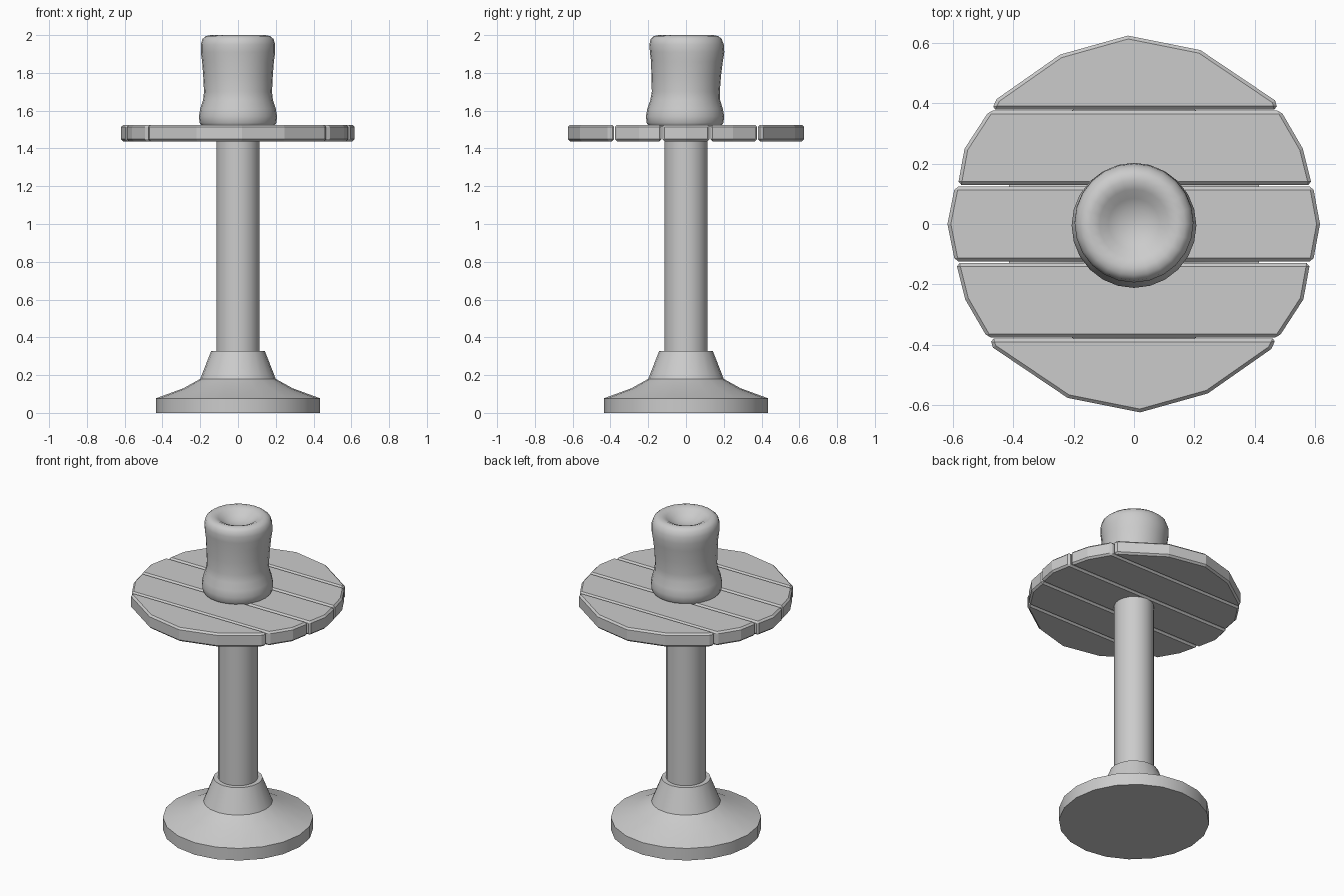
import bpy, bmesh
from math import cos, sin, pi

if "Cube" in bpy.data.objects:
    bpy.data.objects.remove(bpy.data.objects["Cube"])


def finish(bm, name, smooth=None):
    bmesh.ops.recalc_face_normals(bm, faces=bm.faces)
    me = bpy.data.meshes.new(name)
    bm.to_mesh(me)
    bm.free()
    ob = bpy.data.objects.new(name, me)
    bpy.context.collection.objects.link(ob)
    if smooth:
        bpy.ops.object.select_all(action='DESELECT')
        ob.select_set(True)
        bpy.context.view_layer.objects.active = ob
        bpy.ops.object.shade_smooth_by_angle(angle=smooth)
    return ob


def lathe(name, profile, sides, smooth):
    """profile rows: radius, z, optional y offset of the ring centre; ends are capped"""
    bm = bmesh.new()
    rings = []
    for r, z, *cy in profile:
        dy = cy[0] if cy else 0
        rings.append([bm.verts.new((r * cos(2 * pi * i / sides), dy + r * sin(2 * pi * i / sides), z))
                      for i in range(sides)])
    for a, b in zip(rings, rings[1:]):
        for i in range(sides):
            j = (i + 1) % sides
            bm.faces.new((a[i], a[j], b[j], b[i]))
    bm.faces.new(rings[0][::-1])
    bm.faces.new(rings[-1])
    return finish(bm, name, smooth)


def plank(name, outline, turn=1):
    """Extruded outline with chamfered edges; turn=-1 rotates it half a turn"""
    bm = bmesh.new()
    face = bm.faces.new([bm.verts.new((turn * x, turn * y, 1.438)) for x, y in outline])
    ext = bmesh.ops.extrude_face_region(bm, geom=[face], use_keep_orig=True)
    for v in ext['geom']:
        if isinstance(v, bmesh.types.BMVert):
            v.co.z = 1.525
    bmesh.ops.recalc_face_normals(bm, faces=bm.faces)
    ob = finish(bm, name)
    bev = ob.modifiers.new("chamfer", 'BEVEL')
    bev.width = 0.011
    bev.segments = 1
    bev.limit_method = 'ANGLE'
    bev.angle_limit = 0.8
    return ob


# Flared foot and post
lathe("base", [(0.435, 0), (0.435, 0.077), (0.29, 0.13), (0.2, 0.18), (0.142, 0.328)], 20, 0.5)
lathe("post", [(0.115, 0.3), (0.115, 1.45)], 20, 0.6)

# Planked round top
outer = [(-0.472, 0.38), (0.477, 0.38), (0.468, 0.41), (0.22, 0.577),
         (-0.02, 0.625), (-0.245, 0.562), (-0.455, 0.415)]
inner = [(-0.584, 0.13), (0.59, 0.13), (0.56, 0.25), (0.487, 0.376),
         (-0.48, 0.376), (-0.562, 0.25)]
middle = [(-0.594, -0.124), (0.594, -0.124), (0.617, 0), (0.594, 0.124),
          (-0.594, 0.124), (-0.619, 0)]
plank("plank_back", outer)
plank("plank_back_inner", inner)
plank("plank_middle", middle)
plank("plank_front_inner", inner, -1)
plank("plank_front", outer, -1)

# Soft seat cushion with a dished top
lathe("cushion", [
    (0.19, 1.515, -0.005), (0.203, 1.535, -0.005), (0.207, 1.57, -0.005), (0.2, 1.61, -0.005),
    (0.185, 1.655, -0.004), (0.18, 1.7, -0.001), (0.184, 1.78, 0.001), (0.19, 1.86, 0.005),
    (0.197, 1.91, 0.006), (0.197, 1.95, 0.003), (0.188, 1.98, 0.001), (0.17, 1.995, 0),
    (0.145, 2.0, 0), (0.115, 1.988, 0), (0.085, 1.965, 0), (0.05, 1.948, 0), (0.012, 1.942, 0)], 24, 1.2)
